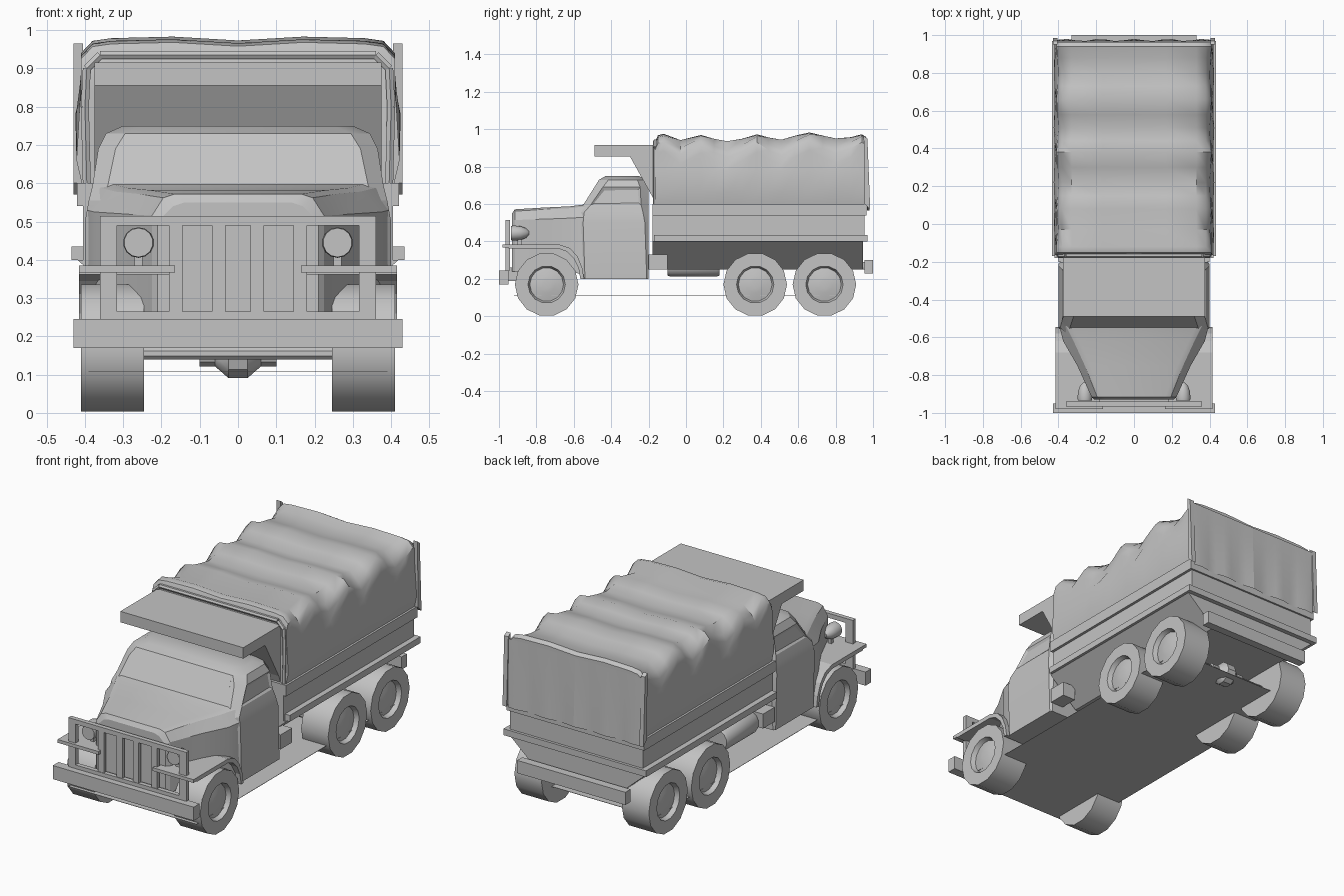
import bpy, bmesh, math
from mathutils import Vector, Matrix

cube = bpy.data.objects.get("Cube")
if cube:
    bpy.data.objects.remove(cube, do_unlink=True)

grey = bpy.data.materials.new("plain_grey")
grey.use_nodes = True
grey.diffuse_color = (0.55, 0.55, 0.55, 1)
grey.node_tree.nodes["Principled BSDF"].inputs["Base Color"].default_value = (0.55, 0.55, 0.55, 1)


def finish(name, bm, smooth=None, recalc=True):
    if recalc:
        bmesh.ops.recalc_face_normals(bm, faces=bm.faces)
    mesh = bpy.data.meshes.new(name)
    bm.to_mesh(mesh)
    bm.free()
    mesh.materials.append(grey)
    ob = bpy.data.objects.new(name, mesh)
    bpy.context.collection.objects.link(ob)
    if smooth:
        bpy.ops.object.select_all(action='DESELECT')
        ob.select_set(True)
        bpy.context.view_layer.objects.active = ob
        bpy.ops.object.shade_smooth_by_angle(angle=math.radians(smooth))
    return ob


def box(name, x0, x1, y0, y1, z0, z1):
    bm = bmesh.new()
    bmesh.ops.create_cube(bm, size=1)
    for v in bm.verts:
        v.co = ((x0 + x1) / 2 + v.co.x * (x1 - x0),
                (y0 + y1) / 2 + v.co.y * (y1 - y0),
                (z0 + z1) / 2 + v.co.z * (z1 - z0))
    return finish(name, bm)


def loft(rings, closed=True):
    """Skin equal-length rings of points and cap both ends."""
    bm = bmesh.new()
    rows = [[bm.verts.new(p) for p in ring] for ring in rings]
    n = len(rows[0])
    for a, b in zip(rows, rows[1:]):
        for i in range(n):
            j = (i + 1) % n
            bm.faces.new((a[i], a[j], b[j], b[i]))
    bm.faces.new(rows[0][::-1])
    bm.faces.new(rows[-1])
    bmesh.ops.recalc_face_normals(bm, faces=bm.faces)
    return bm


def extrude_x(name, profile, x0, x1, smooth=None):
    return finish(name, loft([[(x, y, z) for y, z in profile] for x in (x0, x1)]), smooth)


def spin(name, profile, sides, centre, axis, smooth=30):
    """Lathe (radius, distance) pairs about an axis."""
    bm = loft([[(r * math.cos(math.tau * (i + .5) / sides), r * math.sin(math.tau * (i + .5) / sides), d)
                for i in range(sides)] for r, d in profile])
    turn = Vector((0, 0, 1)).rotation_difference(Vector(axis)).to_matrix().to_4x4()
    bmesh.ops.transform(bm, matrix=Matrix.Translation(centre) @ turn, verts=bm.verts)
    return finish(name, bm, smooth)


# Cab: stacked chamfered outlines, with recessed windows
def cab_ring(z, w, front, back, c):
    half = [(w - c, front), (w, front + c), (w, back - c), (w - c, back)]
    return [(x, y, z) for x, y in half] + [(-x, y, z) for x, y in half[::-1]]


bm = loft([cab_ring(.20, .40, -.55, -.20, .01), cab_ring(.50, .40, -.57, -.20, .02),
           cab_ring(.555, .39, -.575, -.20, .03), cab_ring(.595, .38, -.55, -.20, .04),
           cab_ring(.69, .365, -.49, -.20, .045), cab_ring(.73, .345, -.465, -.21, .05),
           cab_ring(.75, .30, -.43, -.25, .05)])
bm.normal_update()
glass = [f for f in bm.faces if .62 < f.calc_center_median().z < .66 and abs(f.normal.x) > .85]
bmesh.ops.inset_individual(bm, faces=glass, thickness=.018, depth=-.008)
finish("cab", bm, 25)
bm = loft([[(-.31, -.535, .61), (.31, -.535, .61), (.29, -.465, .722), (-.29, -.465, .722)],
           [(-.31, -.542, .607), (.31, -.542, .607), (.29, -.472, .719), (-.29, -.472, .719)]])
finish("windscreen", bm)


# Hood: narrow nose widening back to the cab
def hood_ring(y, w, top_w, shoulder, top, bottom):
    half = [(w, bottom), (w, shoulder), (top_w, top - .01), (top_w - .03, top)]
    return [(x, y, z) for x, z in half] + [(-x, y, z) for x, z in half[::-1]]


finish("hood", loft([hood_ring(-.93, .21, .17, .50, .55, .24), hood_ring(-.915, .225, .195, .515, .572, .24),
                     hood_ring(-.75, .30, .26, .52, .582, .24), hood_ring(-.62, .375, .32, .525, .588, .24),
                     hood_ring(-.54, .395, .36, .53, .598, .22)]), 20)

# Cargo body
box("bed_side_walls", -.405, .405, -.18, .955, .40, .60)
box("bed_lower_rail", -.435, .435, -.17, .97, .40, .435)
box("bed_upper_rail", -.42, .42, -.18, .965, .54, .60)
finish("bed_underside", loft([[(-.42, y, .40), (.42, y, .40), (.25, y, .25), (-.25, y, .25)]
                              for y in (-.18, .945)]))
box("floor_plate", -.39, .39, -.92, .82, .108, .110)
box("rear_bumper", -.33, .33, .955, 1.0, .23, .30)
for x in (-.2, .2):
    box("rear_bumper_bracket", x - .03, x + .03, .85, .96, .25, .29)

# Visor with sloping underside over the cab
extrude_x("cab_visor", [(-.49, .855), (-.49, .915), (-.165, .915), (-.165, .60), (-.18, .64), (-.30, .855)],
          -.375, .375)


# Canvas cover: rippled skin over hoops
def canvas_ring(y, top, bow):
    edge = top - .025 - .045 * (1 - bow)
    half = [(.405, .585), (.422, .66), (.425 - .01 * bow, .78), (.41, edge - .07), (.40 + .01 * bow, edge - .02),
            (.38, edge + .012), (.33, top - .006), (.17, top - .002 - .006 * (1 - bow)), (0, top - .012)]
    pts = half + [(-x, z) for x, z in half[-2::-1]]
    return [(x, y, z) for x, z in pts]


ridges = [(-.165, .935, 1), (-.15, .97, 1), (-.12, .978, 1), (-.03, .948, .2), (.08, .972, .9), (.15, .955, .3),
          (.22, .942, 0), (.30, .955, .4), (.38, .975, 1), (.44, .962, .4), (.51, .95, 0), (.58, .97, .5),
          (.66, .985, 1), (.73, .972, .4), (.80, .957, .1), (.88, .962, .6), (.94, .975, 1), (.962, .962, 1)]
finish("canvas_cover", loft([canvas_ring(*r) for r in ridges]), 40)

# Front hoop edging of the canvas
arch = [(.395, .60), (.40, .80), (.395, .90), (.36, .935)]
arch = arch + [(-x, z) for x, z in arch[::-1]]
for a, b in zip(arch, arch[1:]):
    d = Vector((b[0] - a[0], 0, b[1] - a[1]))
    mid = ((a[0] + b[0]) / 2, -.165, (a[1] + b[1]) / 2)
    spin("canvas_front_hoop", [(.012, -d.length / 2), (.012, d.length / 2)], 6, mid, d)

# Rear curtain in two halves, with loose side flaps
for s in (-1, 1):
    bm = bmesh.new()
    bmesh.ops.create_grid(bm, x_segments=8, y_segments=5, size=.5)
    for v in bm.verts:
        u, t = v.co.x + .5, v.co.y + .5
        v.co = (s * .405 * u, .968 + .012 * (1 - t) * math.cos(u * 7) ** 2, .565 + .375 * t)
    finish("rear_curtain", bm, 40)
    finish("rear_side_flap", loft([[(s * x, y, z) for y, z in ((.95, .965), (.97, .95), (.985, .57), (.955, .60))]
                                   for x in (.405, .43)]))

# Wheels: tyre with a dished hub
tyre = [(.17, 0), (.17, .165), (.10, .165), (.09, .14), (.045, .15), (.02, .152)]
for s in (-1, 1):
    for name, y in (("front_wheel", -.745), ("middle_wheel", .37), ("rear_wheel", .74)):
        spin(name, tyre, 14, (s * .245, y, .17), (s, 0, 0))
for y in (-.745, .37, .74):
    spin("axle", [(.017, -.26), (.017, .26)], 8, (0, y, .155), (1, 0, 0))
spin("differential", [(.03, -.1), (.03, -.06), (.062, -.025), (.062, .025), (.03, .06), (.03, .1)], 10,
     (0, .74, .15), (1, 0, 0))

# Front fenders: flat shelf curving down behind the wheel
outer = [(-.95, .385), (-.68, .385), (-.62, .365), (-.58, .32), (-.555, .26), (-.545, .20)]
inner = [(-.565, .20), (-.575, .26), (-.60, .31), (-.635, .345), (-.68, .362), (-.95, .362)]
for s in (-1, 1):
    extrude_x("front_fender", outer + inner, s * .18, s * .415)
    # Headlights: short bullets with a flat lens
    spin("headlight", [(.01, -.06), (.026, -.045), (.037, -.015), (.04, .02), (.038, .035)], 14,
         (s * .26, -.90, .445), (0, -1, 0))
    box("headlight_stalk", s * .26 - .01, s * .26 + .01, -.90, -.88, .38, .42)
    # Steps behind the cab
    box("side_step", s * .36 - .04, s * .36 + .04, -.20, -.10, .25, .33)
    box("guard_outer_post", s * .338 - .022, s * .338 + .022, -.965, -.94, .245, .515)
    for x in (.163, .05):
        box("guard_slat", s * x - .0175, s * x + .0175, -.962, -.943, .265, .49)

# Brush guard rails and bumper
box("guard_top_rail", -.36, .36, -.965, -.94, .49, .515)
box("guard_bottom_rail", -.36, .36, -.965, -.94, .245, .265)
for s in (-1, 1):
    box("guard_shelf", s * .29 - .125, s * .29 + .125, -.98, -.94, .367, .385)
box("front_bumper", -.43, .43, -1.0, -.95, .17, .245)
box("bumper_mount", -.2, .2, -.96, -.90, .19, .26)

# Fuel tank on one side
spin("fuel_tank", [(.055, -.14), (.062, -.125), (.062, .125), (.055, .14)], 12, (-.32, .04, .272), (0, 1, 0))
